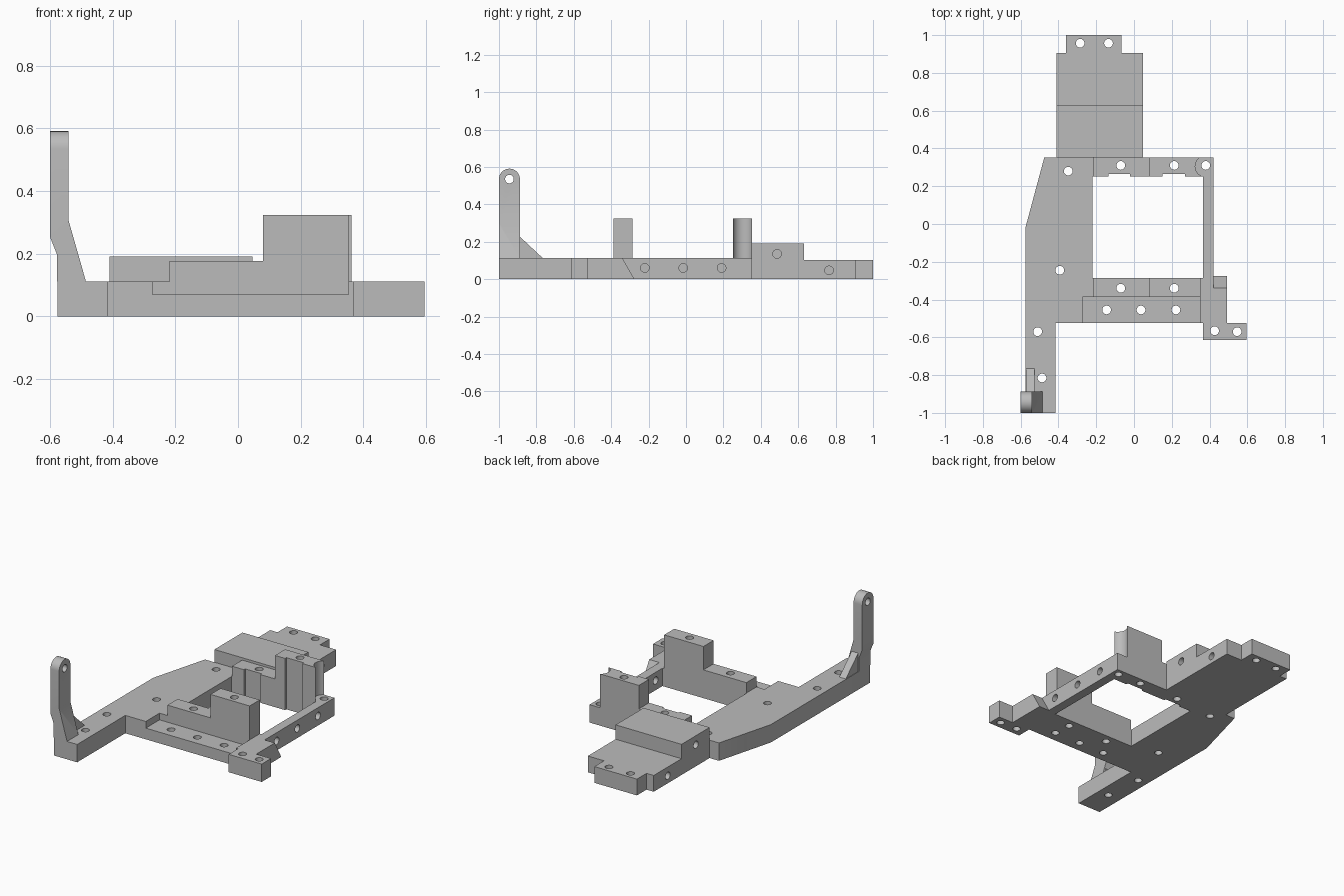
import bpy, bmesh
from math import radians
from mathutils import Matrix, Vector

default = bpy.data.objects.get("Cube")
if default:
    bpy.data.objects.remove(default, do_unlink=True)

grey = bpy.data.materials.new("plain_grey")
grey.use_nodes = True
GREY = (0.5, 0.5, 0.5, 1)
grey.diffuse_color = GREY
grey.node_tree.nodes["Principled BSDF"].inputs["Base Color"].default_value = GREY

THICK = 0.112
BORE = 0.023


def finish(name, bm):
    bmesh.ops.recalc_face_normals(bm, faces=bm.faces)
    mesh = bpy.data.meshes.new(name)
    bm.to_mesh(mesh)
    bm.free()
    mesh.materials.append(grey)
    obj = bpy.data.objects.new(name, mesh)
    bpy.context.collection.objects.link(obj)
    return obj


def prism(name, points, lo, hi, axis="z"):
    """Extrude a 2D outline along an axis: (x,y) for z, (x,z) for y, (y,z) for x."""
    place = {"z": lambda a, b: (a, b, lo),
             "y": lambda a, b: (a, lo, b),
             "x": lambda a, b: (lo, a, b)}[axis]
    bm = bmesh.new()
    face = bm.faces.new([bm.verts.new(place(a, b)) for a, b in points])
    ext = bmesh.ops.extrude_face_region(bm, geom=[face])
    step = Vector([hi - lo if axis == k else 0 for k in "xyz"])
    verts = [g for g in ext["geom"] if isinstance(g, bmesh.types.BMVert)]
    bmesh.ops.translate(bm, verts=verts, vec=step)
    return finish(name, bm)


def box(name, x0, x1, y0, y1, z0, z1):
    return prism(name, [(x0, y0), (x1, y0), (x1, y1), (x0, y1)], z0, z1)


def rod(center, length, radius=BORE, axis="z"):
    bm = bmesh.new()
    turn = Matrix.Rotation(radians(90), 4, "Y") if axis == "x" else Matrix()
    bmesh.ops.create_cone(bm, cap_ends=True, segments=32, radius1=radius,
                          radius2=radius, depth=length,
                          matrix=Matrix.Translation(center) @ turn)
    return finish("cutter", bm)


def combine(obj, others, operation="DIFFERENCE"):
    """Apply each boolean in turn and remove the helper."""
    for other in others:
        mod = obj.modifiers.new("bool", "BOOLEAN")
        mod.operation, mod.object, mod.solver = operation, other, "EXACT"
        bpy.context.view_layer.objects.active = obj
        bpy.ops.object.modifier_apply(modifier=mod.name)
        bpy.data.objects.remove(other, do_unlink=True)


def drill(obj, spots):
    combine(obj, [rod((x, y, 0.2), 1) for x, y in spots])


def notch_back(obj):
    combine(obj, [box("cutter", x0, x1, 0.2, 0.265, -0.1, 0.5)
                  for x0, x1 in ((-0.135, -0.02), (0.15, 0.27))])


back_bores = [(-0.07, 0.31), (0.213, 0.31)]
front_bores = [(-0.07, -0.34), (0.213, -0.34)]

# Flat frame with side arm and corner foot
frame = prism("base_frame", [
    (-0.575, -1), (-0.415, -1), (-0.415, -0.523), (0.366, -0.523),
    (0.366, -0.615), (0.595, -0.615), (0.595, -0.523), (0.493, -0.523),
    (0.493, -0.275), (0.422, -0.275), (0.422, 0.352), (-0.475, 0.352),
    (-0.575, -0.02)], 0, THICK)
combine(frame, [
    box("cutter", -0.22, 0.364, -0.287, 0.252, -0.1, 0.3),
    box("cutter", -0.273, 0.352, -0.6, -0.387, 0.07, 0.3),
    prism("cutter", [(-0.344, 0.12), (-0.27, -0.01), (-0.2, -0.01),
                     (-0.2, 0.12)], 0.422, 0.6, "x")])
notch_back(frame)
drill(frame, back_bores + front_bores + [
    (-0.348, 0.28), (-0.393, -0.245), (-0.51, -0.57), (-0.487, -0.815),
    (0.38, 0.31), (-0.145, -0.455), (0.037, -0.455), (0.222, -0.455),
    (0.427, -0.565), (0.546, -0.57)])
combine(frame, [rod((0.4, y, 0.06), 0.2, axis="x") for y in (-0.22, -0.015, 0.19)])


# Stepped mounts on both sides of the opening
def mount(name, x_end, y0, y1, bores):
    obj = prism(name, [(-0.218, THICK), (x_end, THICK), (x_end, 0.324),
                       (0.08, 0.324), (0.08, 0.177), (-0.218, 0.177)], y0, y1, "y")
    drill(obj, bores)
    return obj


mount("front_mount", 0.352, -0.387, -0.287, front_bores)
back = mount("back_mount", 0.362, 0.252, 0.352, back_bores)
notch_back(back)
combine(back, [rod((0.38, 0.305, 0.3), 0.6, 0.056)])

# Stepped rear block with narrower end tab
rear = prism("rear_block", [(0.352, 0), (0.905, 0), (0.905, 0.102), (0.63, 0.102),
                            (0.63, 0.192), (0.352, 0.192)], -0.41, 0.047, "x")
combine(rear, [rod((x, y, z), 0.2, axis="x") for x in (-0.41, 0.047)
               for y, z in ((0.487, 0.135), (0.765, 0.047))])
tab = box("rear_tab", -0.36, -0.065, 0.905, 1, 0, 0.102)
drill(tab, [(-0.285, 0.957), (-0.135, 0.957)])

# Upright lug with rounded, drilled top
lug = prism("upright_lug", [(-0.578, THICK), (-0.485, THICK), (-0.54, 0.305),
                            (-0.54, 0.6), (-0.6, 0.6), (-0.6, 0.255),
                            (-0.578, 0.2)], -1, -0.888, "y")
rounding = box("cutter", -0.7, -0.4, -1, -0.888, 0, 0.535)
combine(rounding, [rod((-0.55, -0.944, 0.535), 0.3, 0.056, "x")], "UNION")
combine(lug, [rounding], "INTERSECT")
combine(lug, [rod((-0.57, -0.944, 0.535), 0.3, axis="x")])

# Small brace behind the lug
prism("lug_brace", [(-0.888, THICK), (-0.765, THICK), (-0.888, 0.227)],
      -0.572, -0.527, "x")

# Smooth the bores while keeping hard corners
for obj in bpy.context.collection.objects:
    if obj.type == "MESH" and grey.name in obj.data.materials:
        bpy.ops.object.select_all(action="DESELECT")
        obj.select_set(True)
        bpy.context.view_layer.objects.active = obj
        bpy.ops.object.shade_smooth_by_angle(angle=radians(30))
